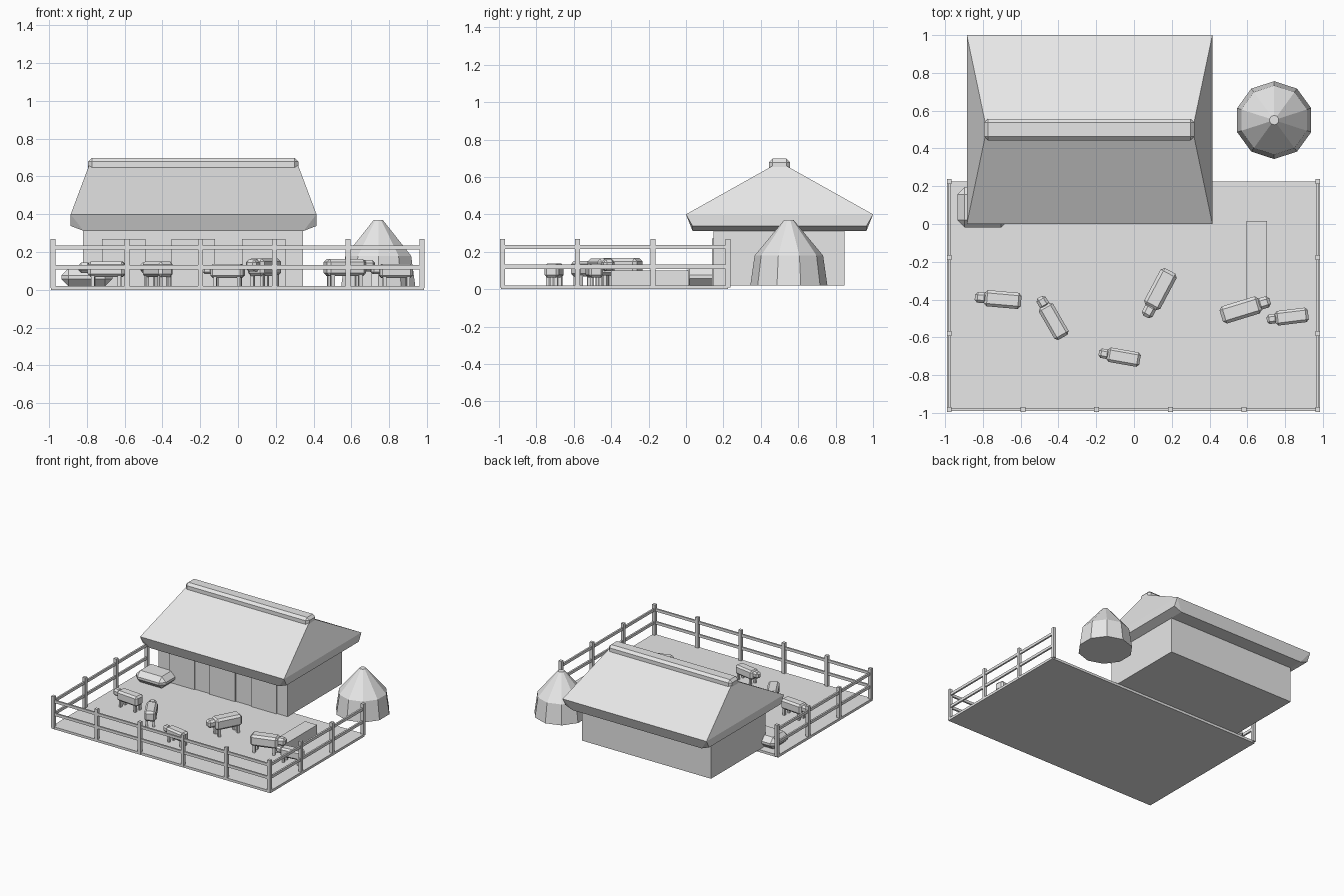
import bpy, bmesh
from math import radians, pi, cos, sin
from mathutils import Matrix, Vector

if "Cube" in bpy.data.objects:
    bpy.data.objects.remove(bpy.data.objects["Cube"], do_unlink=True)

grey = bpy.data.materials.new("plain_grey")
grey.use_nodes = True
grey.diffuse_color = (0.8, 0.8, 0.8, 1)
grey.node_tree.nodes["Principled BSDF"].inputs["Base Color"].default_value = (0.8, 0.8, 0.8, 1)

GROUND = 0.02


def finish(name, bm):
    bmesh.ops.recalc_face_normals(bm, faces=bm.faces)
    mesh = bpy.data.meshes.new(name)
    bm.to_mesh(mesh)
    bm.free()
    mesh.materials.append(grey)
    obj = bpy.data.objects.new(name, mesh)
    bpy.context.collection.objects.link(obj)
    return obj


def add_box(bm, low, high, chamfer=0, matrix=None):
    """Box between two corners, with optional chamfered edges."""
    low, high = Vector(low), Vector(high)
    part = bmesh.new()
    place = Matrix.Translation((low + high) / 2) @ Matrix.Diagonal((*(high - low), 1))
    bmesh.ops.create_cube(part, size=1, matrix=place)
    if chamfer:
        bmesh.ops.bevel(part, geom=part.edges[:], offset=chamfer, segments=1,
                        affect='EDGES', clamp_overlap=True)
    if matrix:
        part.transform(matrix)
    temp = bpy.data.meshes.new("temp")
    part.to_mesh(temp)
    part.free()
    bm.from_mesh(temp)
    bpy.data.meshes.remove(temp)


def box(name, low, high, chamfer=0):
    bm = bmesh.new()
    add_box(bm, low, high, chamfer)
    return finish(name, bm)


# Yard and barn walls
box("yard", (-0.99, -0.99, 0), (0.985, 0.225, GROUND))
box("barn_walls", (-0.82, 0.147, GROUND), (0.345, 0.848, 0.33))

# Barn doors
for i, x in enumerate((-0.605, -0.238, 0.135)):
    box(f"barn_door_{i + 1}", (x - 0.115, 0.138, GROUND), (x + 0.115, 0.16, 0.27))

# Thatched roof: steep hipped ends, thick eaves, sloping soffit at each end
bm = bmesh.new()
for side in (-1, 1):
    def point(half, y, z):
        bm.verts.new((-0.235 + side * half, y, z))
    point(0.545, 0.5, 0.68)
    for front in (-1, 1):
        point(0.65, 0.5 + front * 0.5, 0.40)
        point(0.65, 0.5 + front * 0.465, 0.338)
        point(0.582, 0.5 + front * 0.465, 0.312)
bmesh.ops.convex_hull(bm, input=bm.verts[:])
bmesh.ops.dissolve_limit(bm, angle_limit=radians(1), verts=bm.verts[:], edges=bm.edges[:])
finish("roof", bm)
box("ridge_cap", (-0.793, 0.443, 0.622), (0.32, 0.557, 0.698), 0.02)

# Haystack: ten-sided, tapering to a small flat tip
bm = bmesh.new()
rings = []
for radius, z in ((0.206, GROUND), (0.183, 0.18), (0.025, 0.37)):
    rings.append([bm.verts.new((0.742 + radius * cos(pi / 2 + k * pi / 5),
                                0.55 + radius * sin(pi / 2 + k * pi / 5), z))
                  for k in range(10)])
for lower, upper in zip(rings, rings[1:]):
    for k in range(10):
        n = (k + 1) % 10
        bm.faces.new((lower[k], lower[n], upper[n], upper[k]))
bm.faces.new(rings[0])
bm.faces.new(rings[-1])
finish("haystack", bm)

# Fence on the front and both sides
LEFT, RIGHT, FRONT, BACK = -0.978, 0.973, -0.982, 0.225
posts = [(LEFT + (RIGHT - LEFT) * i / 5, FRONT) for i in range(6)]
posts += [(x, FRONT + (BACK - FRONT) * i / 3) for x in (LEFT, RIGHT) for i in (1, 2, 3)]
bm = bmesh.new()
for x, y in posts:
    add_box(bm, (x - 0.013, y - 0.013, 0.01), (x + 0.013, y + 0.013, 0.268))
finish("fence_posts", bm)

bm = bmesh.new()
for z in (0.12, 0.225):
    add_box(bm, (LEFT, FRONT - 0.007, z - 0.011), (RIGHT, FRONT + 0.007, z + 0.011))
    for x in (LEFT, RIGHT):
        add_box(bm, (x - 0.007, FRONT, z - 0.011), (x + 0.007, BACK, z + 0.011))
finish("fence_rails", bm)

# Feed trough and hay bale
box("feed_trough", (0.595, -0.40, GROUND), (0.705, 0.015, 0.10))
box("hay_bale", (-0.935, -0.018, GROUND), (-0.665, 0.195, 0.115), 0.038)

# Cattle: position, heading in degrees and scale
cattle = [(-0.695, -0.40, 175, 1.0), (-0.425, -0.515, 120, 1.0),
          (0.14, -0.345, 242, 1.12), (-0.055, -0.705, 170, 0.9),
          (0.565, -0.455, 17, 1.1), (0.835, -0.49, 187, 0.9)]
for i, (x, y, heading, size) in enumerate(cattle):
    place = (Matrix.Translation((x, y, GROUND)) @ Matrix.Rotation(radians(heading), 4, 'Z')
             @ Matrix.Scale(size, 4))
    bm = bmesh.new()
    add_box(bm, (-0.098, -0.043, 0.048), (0.098, 0.043, 0.13), 0.015, place)
    add_box(bm, (0.085, -0.028, 0.07), (0.148, 0.028, 0.125), 0.014, place)
    for lx in (-0.07, 0.07):
        for ly in (-0.026, 0.026):
            add_box(bm, (lx - 0.009, ly - 0.009, 0), (lx + 0.009, ly + 0.009, 0.06), 0, place)
    finish(f"cow_{i + 1}", bm)
